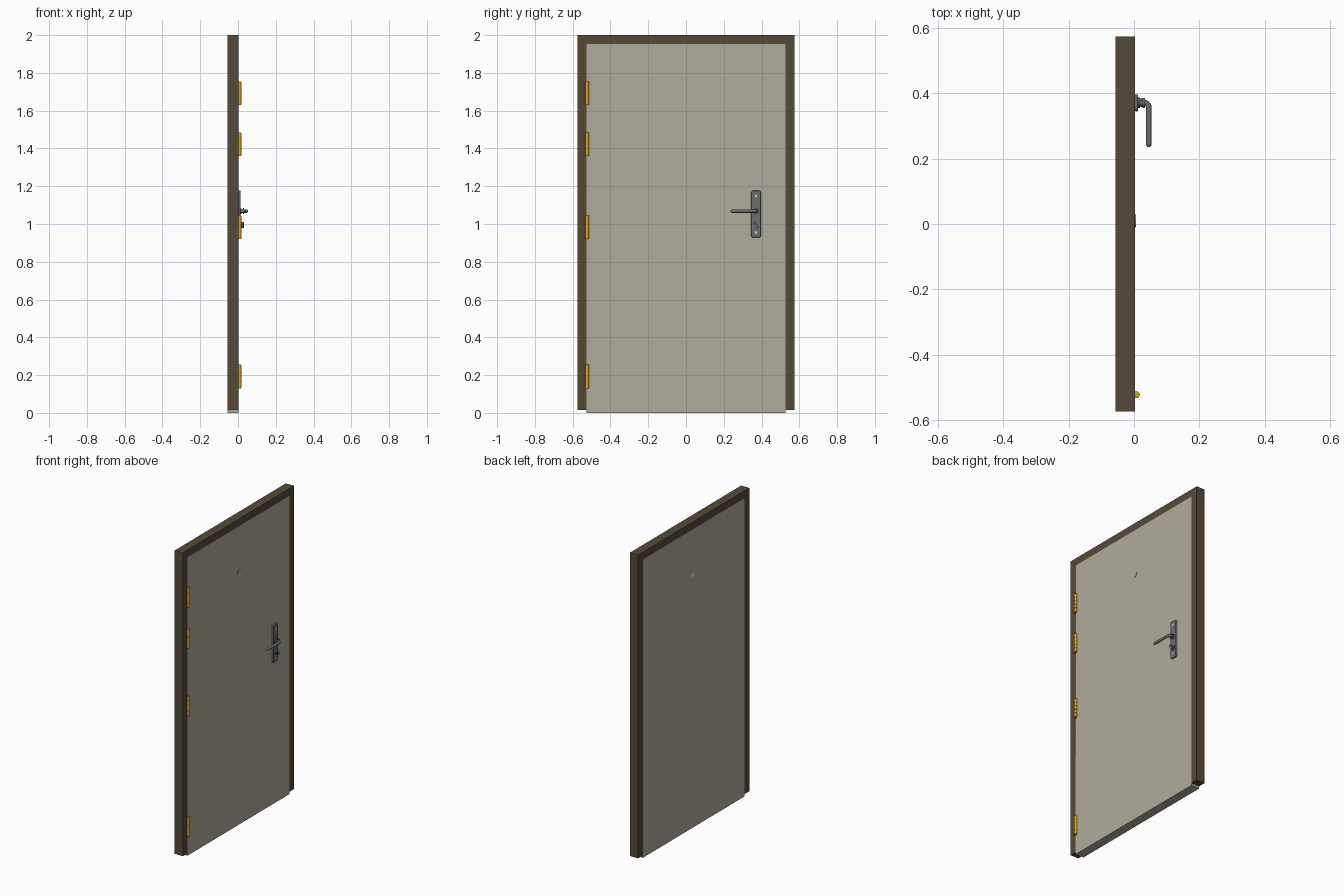
import bpy, bmesh, math
from mathutils import Matrix

if "Cube" in bpy.data.objects:
    bpy.data.objects.remove(bpy.data.objects["Cube"])

XB, XF = -0.056, 0.003          # back and front planes of frame and door


def material(name, srgb):
    m = bpy.data.materials.new(name)
    lin = [c / 12.92 if c <= 0.04045 else ((c + 0.055) / 1.055) ** 2.4 for c in srgb]
    m.diffuse_color = (*lin, 1)
    m.use_nodes = True
    m.node_tree.nodes["Principled BSDF"].inputs["Base Color"].default_value = m.diffuse_color
    return m


BROWN = material("dark_brown", (0.335, 0.29, 0.22))
CREAM = material("warm_grey", (0.69, 0.67, 0.61))
STEEL = material("steel_grey", (0.43, 0.43, 0.44))
GOLD = material("brass", (0.86, 0.63, 0.11))
PALE = material("pale_glass", (0.93, 0.93, 0.92))


def finish(name, bm, mat, smooth=False):
    bmesh.ops.recalc_face_normals(bm, faces=bm.faces)
    me = bpy.data.meshes.new(name)
    bm.to_mesh(me)
    bm.free()
    me.materials.append(mat)
    ob = bpy.data.objects.new(name, me)
    bpy.context.collection.objects.link(ob)
    if smooth:
        shade(ob)
    return ob


def shade(ob):
    bpy.ops.object.select_all(action='DESELECT')
    ob.select_set(True)
    bpy.context.view_layer.objects.active = ob
    bpy.ops.object.shade_smooth_by_angle(angle=math.radians(35))


def prism(name, pts, x0, x1, mat, smooth=False):
    """Extrude a (y, z) outline from x0 to x1."""
    bm = bmesh.new()
    face = bm.faces.new([bm.verts.new((x0, y, z)) for y, z in pts])
    ext = bmesh.ops.extrude_face_region(bm, geom=[face])['geom']
    bmesh.ops.translate(bm, vec=(x1 - x0, 0, 0),
                        verts=[v for v in ext if isinstance(v, bmesh.types.BMVert)])
    return finish(name, bm, mat, smooth)


def rect(y0, y1, z0, z1):
    return [(y0, z0), (y1, z0), (y1, z1), (y0, z1)]


def rounded(y0, y1, z0, z1, r, n=6):
    pts = []
    for i, (cy, cz) in enumerate([(y1 - r, z1 - r), (y0 + r, z1 - r), (y0 + r, z0 + r), (y1 - r, z0 + r)]):
        for k in range(n + 1):
            a = math.pi / 2 * (i + k / n)
            pts.append((cy + r * math.cos(a), cz + r * math.sin(a)))
    return pts


def circle(y, z, r, n=24):
    return [(y + r * math.cos(2 * math.pi * k / n), z + r * math.sin(2 * math.pi * k / n)) for k in range(n)]


# Frame: one U-shaped profile around the door
prism("door_frame", [(-0.575, 0.015), (-0.527, 0.015), (-0.527, 1.952), (0.527, 1.952),
                     (0.527, 0.015), (0.575, 0.015), (0.575, 2.0), (-0.575, 2.0)], XB, XF, BROWN)

# Door leaf
prism("door_panel", rect(-0.527, 0.527, 0, 1.952), XB, XF, CREAM)

# Peephole: ring on the front, pale lens on the back
prism("peephole_front", circle(0.01, 1.653, 0.019), XF - 0.01, 0.006, CREAM, True)
prism("peephole_lens", circle(0.01, 1.653, 0.014), XB - 0.0005, XB + 0.01, PALE, True)

# Hinges: five knuckles around a slimmer pin
for i, z in enumerate((0.1925, 0.9825, 1.4225, 1.6925)):
    bm = bmesh.new()
    step = 0.024
    for k in range(-2, 3):
        bmesh.ops.create_cone(bm, cap_ends=True, segments=20, radius1=0.0105, radius2=0.0105,
                              depth=step - 0.002, matrix=Matrix.Translation((0.0075, -0.523, z + k * step)))
    bmesh.ops.create_cone(bm, cap_ends=True, segments=20, radius1=0.009, radius2=0.009,
                          depth=0.126, matrix=Matrix.Translation((0.0075, -0.523, z)))
    finish(f"hinge_{i + 1}", bm, GOLD, True)

# Handle backplate with softened front edge
HY = 0.371
plate = prism("handle_plate", rounded(0.345, 0.397, 0.928, 1.177, 0.012), XF - 0.001, 0.013, STEEL)
bev = plate.modifiers.new("soft_edge", 'BEVEL')
bev.width, bev.segments = 0.003, 2
bev.limit_method, bev.angle_limit = 'ANGLE', math.radians(60)
shade(plate)

# Screws on the plate
for i, z in enumerate((0.955, 1.148)):
    prism(f"plate_screw_{i + 1}", circle(HY, z, 0.006, 16), 0.012, 0.0145, PALE, True)

# Lever collars
LZ = 1.068
prism("lever_collar", circle(HY, LZ, 0.015), 0.012, 0.019, STEEL, True)
prism("lever_ring", circle(HY, LZ, 0.0155), 0.026, 0.033, STEEL, True)

# Lever: swept tube with a rounded bend and tip
R, LX, B = 0.0088, 0.0452, 0.013
path = [(0.012, HY, 1)]
for k in range(9):
    a = math.pi / 2 * k / 8
    path.append((LX - B + B * math.sin(a), HY - B + B * math.cos(a), 1))
tip = 0.236
for k in range(6):
    a = math.pi / 2 * k / 5 * 0.95
    path.append((LX, tip + R - R * math.sin(a), math.cos(a)))
cu = bpy.data.curves.new("lever_handle", 'CURVE')
cu.dimensions, cu.bevel_depth, cu.bevel_resolution, cu.use_fill_caps = '3D', R, 4, True
sp = cu.splines.new('POLY')
sp.points.add(len(path) - 1)
for p, (x, y, r) in zip(sp.points, path):
    p.co, p.radius = (x, y, LZ, 1), r
cu.materials.append(STEEL)
lever = bpy.data.objects.new("lever_handle", cu)
bpy.context.collection.objects.link(lever)
bpy.ops.object.select_all(action='DESELECT')
lever.select_set(True)
bpy.context.view_layer.objects.active = lever
bpy.ops.object.convert(target='MESH')
shade(bpy.context.view_layer.objects.active)

# Thumb turn: round base with a tilted grip
TZ = 0.995
prism("thumb_turn_base", circle(HY, TZ, 0.016), 0.012, 0.018, STEEL, True)
t = math.radians(35)
grip = [(HY + (y * math.cos(t) - z * math.sin(t)), TZ + (y * math.sin(t) + z * math.cos(t)))
        for y, z in rounded(-0.006, 0.006, -0.018, 0.018, 0.005)]
prism("thumb_turn_grip", grip, 0.017, 0.033, STEEL, True)
